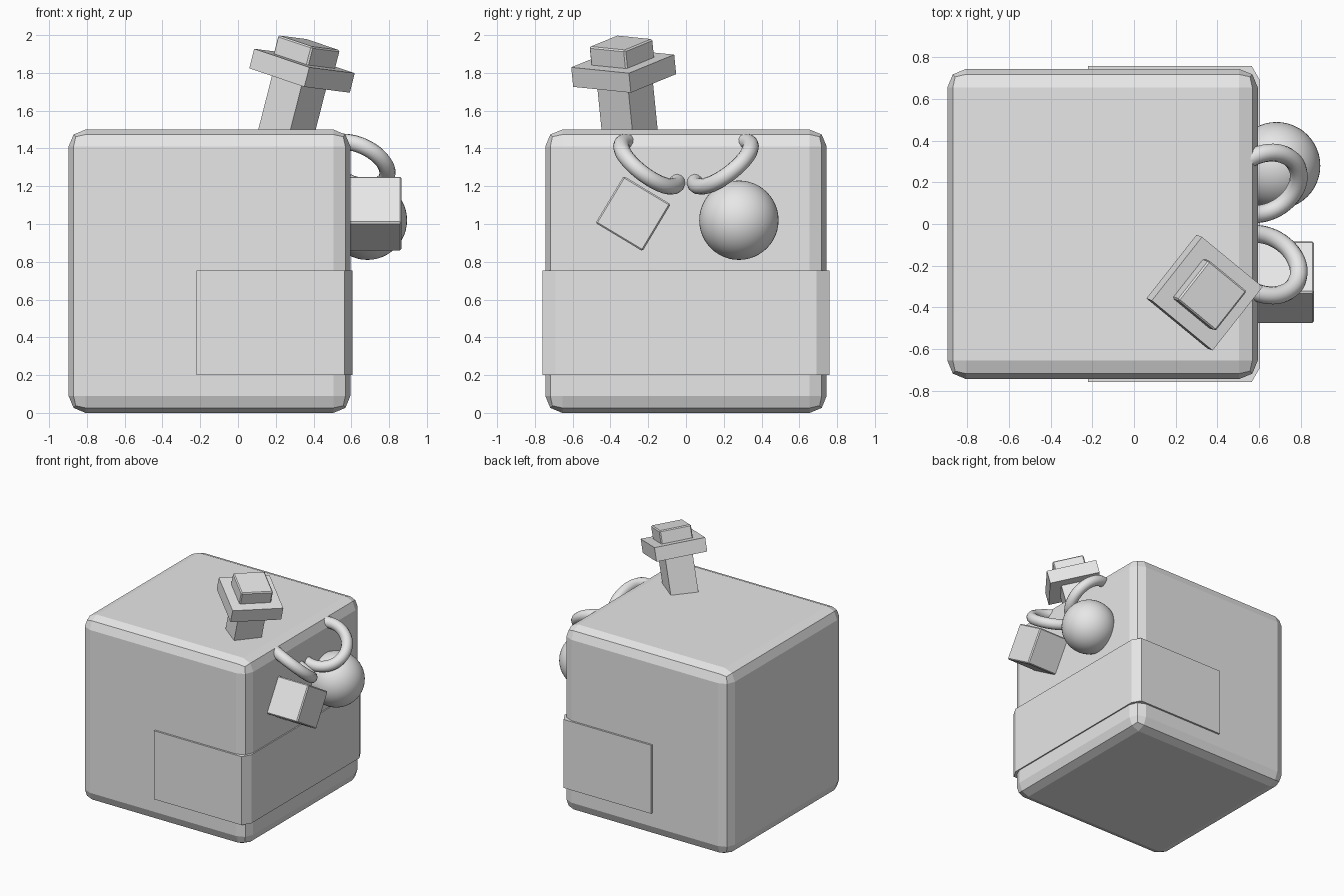
import bpy, bmesh
from math import radians
from mathutils import Vector, Matrix

if "Cube" in bpy.data.objects:
    bpy.data.objects.remove(bpy.data.objects["Cube"])

grey = bpy.data.materials.new("plain grey")
grey.diffuse_color = (0.8, 0.8, 0.8, 1)
grey.use_nodes = True
grey.node_tree.nodes["Principled BSDF"].inputs["Base Color"].default_value = grey.diffuse_color


def frame(z_axis, x_hint, origin):
    """Matrix whose z follows z_axis and whose x leans to x_hint."""
    z = Vector(z_axis).normalized()
    x = Vector(x_hint)
    x = (x - z * x.dot(z)).normalized()
    m = Matrix((x, z.cross(x), z)).transposed().to_4x4()
    m.translation = origin
    return m


def finish(name, bm, matrix=Matrix()):
    bm.transform(matrix)
    bmesh.ops.recalc_face_normals(bm, faces=bm.faces)
    mesh = bpy.data.meshes.new(name)
    bm.to_mesh(mesh)
    bm.free()
    mesh.materials.append(grey)
    ob = bpy.data.objects.new(name, mesh)
    bpy.context.collection.objects.link(ob)
    return ob


def box(name, lo, hi, bevel=0, segments=1, matrix=Matrix()):
    lo, hi = Vector(lo), Vector(hi)
    bm = bmesh.new()
    bmesh.ops.create_cube(bm, size=1)
    bmesh.ops.scale(bm, vec=hi - lo, verts=bm.verts)
    bmesh.ops.translate(bm, vec=(lo + hi) / 2, verts=bm.verts)
    if bevel:
        bmesh.ops.bevel(bm, geom=bm.edges[:], offset=bevel, segments=segments,
                        profile=0.5, affect='EDGES')
    return finish(name, bm, matrix)


def smooth(angle=40):
    bpy.ops.object.shade_smooth_by_angle(angle=radians(angle))


# Big rounded block body
box("body", (-0.897, -0.745, 0), (0.595, 0.745, 1.5), 0.09, 2)

# Raised mouth band wrapping the face and both sides
side = [(-0.22, 0.76), (0.565, 0.76), (0.605, 0.69)]
outline = side + [(x, -y) for x, y in reversed(side)]
bm = bmesh.new()
base = bm.faces.new([bm.verts.new((x, y, 0.2)) for x, y in outline])
top = bmesh.ops.extrude_face_region(bm, geom=[base])["geom"]
bmesh.ops.translate(bm, vec=(0, 0, 0.555),
                    verts=[v for v in top if isinstance(v, bmesh.types.BMVert)])
if not base.is_valid or len(bm.faces) < 8:
    bm.faces.new([v for v in bm.verts if v.co.z < 0.3])
finish("mouth_band", bm)

# Square eye, turned on the face
turn = Matrix.Translation((0.72, -0.28, 1.055)) @ Matrix.Rotation(radians(-31), 4, 'X')
box("square_eye", (-0.145,) * 3, (0.145,) * 3, 0.008, 1, turn)

# Round eye
bpy.ops.mesh.primitive_uv_sphere_add(segments=48, ring_count=24, radius=0.21,
                                     location=(0.685, 0.28, 1.02))
eye = bpy.context.object
eye.name = "round_eye"
eye.data.materials.append(grey)
smooth()

# Eyebrow rings, sunk halfway into the face and drooping outward
for name, s in (("eyebrow_right", -1), ("eyebrow_left", 1)):
    chord = Vector((0, -s * 0.797, -0.604))
    out = Vector((0.943, s * 0.201, -0.265))
    bpy.ops.mesh.primitive_torus_add(major_segments=48, minor_segments=12,
                                     major_radius=0.18, minor_radius=0.043)
    ring = bpy.context.object
    ring.name = name
    ring.data.transform(frame(out.cross(chord), chord, (0.622, s * 0.195, 1.317)))
    ring.data.materials.append(grey)
    smooth()

# Leaning chimney: shaft, plate and cap share one tilted frame
lean = frame((0.255, -0.1, 1), (0.24, 0.30, -0.02), (0.352, -0.335, 1.863))
for name, half, z0, z1, bevel in (("chimney_shaft", 0.105, -0.55, -0.1, 0),
                                  ("chimney_plate", 0.195, -0.107, 0, 0),
                                  ("chimney_cap", 0.122, -0.01, 0.1, 0.008)):
    box(name, (-half, -half, z0), (half, half, z1), bevel, 1, lean)
